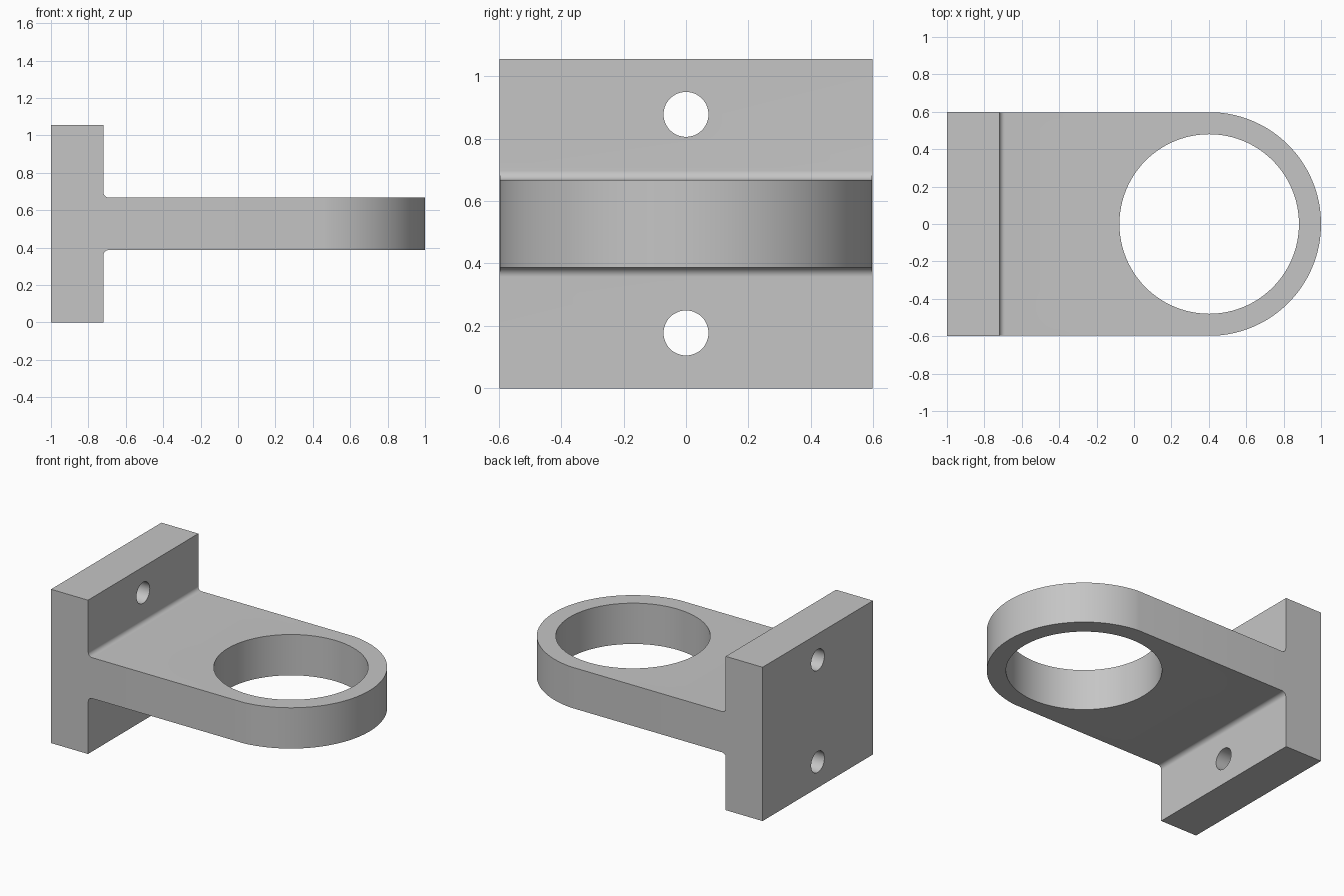
import bpy, bmesh
from math import sin, cos, pi, asin, radians
from mathutils import Vector

old = bpy.data.objects.get("Cube")
if old:
    bpy.data.objects.remove(old, do_unlink=True)

# Main dimensions
HEIGHT, HALF_W, FACE_X = 1.055, 0.598, -0.72
MID_Z, HALF_T, FILLET = HEIGHT / 2, 0.14, 0.03
RING_X, RING_R, BORE_R = 0.402, 0.598, 0.48
ARM_W, BOLT_R, BOLT_OFFSET = 0.595, 0.072, 0.35

grey = bpy.data.materials.new("light grey")
grey.use_nodes = True
colour = (0.56, 0.56, 0.56, 1)
grey.diffuse_color = colour
grey.node_tree.nodes["Principled BSDF"].inputs["Base Color"].default_value = colour


def arc(cx, cy, r, start, end, steps):
    angles = [start + (end - start) * i / steps for i in range(steps + 1)]
    return [(cx + r * cos(a), cy + r * sin(a)) for a in angles]


def prism(name, points, place, depth):
    """Extrude a closed 2D profile; place maps its points into 3D."""
    bm = bmesh.new()
    face = bm.faces.new([bm.verts.new(place(u, v)) for u, v in points])
    out = bmesh.ops.extrude_face_region(bm, geom=[face])
    moved = [g for g in out["geom"] if isinstance(g, bmesh.types.BMVert)]
    bmesh.ops.translate(bm, verts=moved, vec=Vector(depth))
    bmesh.ops.recalc_face_normals(bm, faces=bm.faces)
    mesh = bpy.data.meshes.new(name)
    bm.to_mesh(mesh)
    bm.free()
    mesh.materials.append(grey)
    obj = bpy.data.objects.new(name, mesh)
    bpy.context.collection.objects.link(obj)
    return obj


def boolean(target, cutter, operation):
    mod = target.modifiers.new(cutter.name, "BOOLEAN")
    mod.operation, mod.object, mod.solver = operation, cutter, "EXACT"
    cutter.hide_render = True


# Side profile: wall plate and arm joined by fillets
fx = FACE_X + FILLET
upper = [(1.1, MID_Z + HALF_T)]
upper += arc(fx, MID_Z + HALF_T + FILLET, FILLET, 1.5 * pi, pi, 8)
upper += [(FACE_X, HEIGHT), (-1, HEIGHT)]
lower = [(x, HEIGHT - z) for x, z in reversed(upper)]
bracket = prism("bracket", upper + lower, lambda x, z: (x, -0.7, z), (0, 1.4, 0))

# Plan outline: plate width, straight arm sides and rounded end
a = asin(ARM_W / RING_R)
plan = [(-1, -HALF_W), (FACE_X, -HALF_W), (FACE_X, -ARM_W)]
plan += arc(RING_X, 0, RING_R, -a, a, 64)
plan += [(FACE_X, ARM_W), (FACE_X, HALF_W), (-1, HALF_W)]
outline = prism("outline_cutter", plan, lambda x, y: (x, y, -0.1), (0, 0, 1.3))
boolean(bracket, outline, "INTERSECT")
cutters = [outline]

# Large bore through the arm
bore = prism("bore_cutter", arc(RING_X, 0, BORE_R, 0, 2 * pi, 96)[:-1],
             lambda x, y: (x, y, 0.1), (0, 0, 0.8))
boolean(bracket, bore, "DIFFERENCE")
cutters.append(bore)

# Bolt holes through the wall plate
for name, side in (("upper", 1), ("lower", -1)):
    hole = prism(name + "_bolt_cutter",
                 arc(0, MID_Z + side * BOLT_OFFSET, BOLT_R, 0, 2 * pi, 48)[:-1],
                 lambda y, z: (-1.1, y, z), (0.5, 0, 0))
    boolean(bracket, hole, "DIFFERENCE")
    cutters.append(hole)

# Apply the cuts and remove the helpers
graph = bpy.context.evaluated_depsgraph_get()
final = bpy.data.meshes.new_from_object(bracket.evaluated_get(graph))
bracket.modifiers.clear()
bracket.data = final
for c in cutters:
    bpy.data.objects.remove(c, do_unlink=True)
final.materials.clear()
final.materials.append(grey)
final.polygons.foreach_set("material_index", [0] * len(final.polygons))

for o in bpy.context.selected_objects:
    o.select_set(False)
bracket.select_set(True)
bpy.context.view_layer.objects.active = bracket
bpy.ops.object.shade_smooth_by_angle(angle=radians(30))
